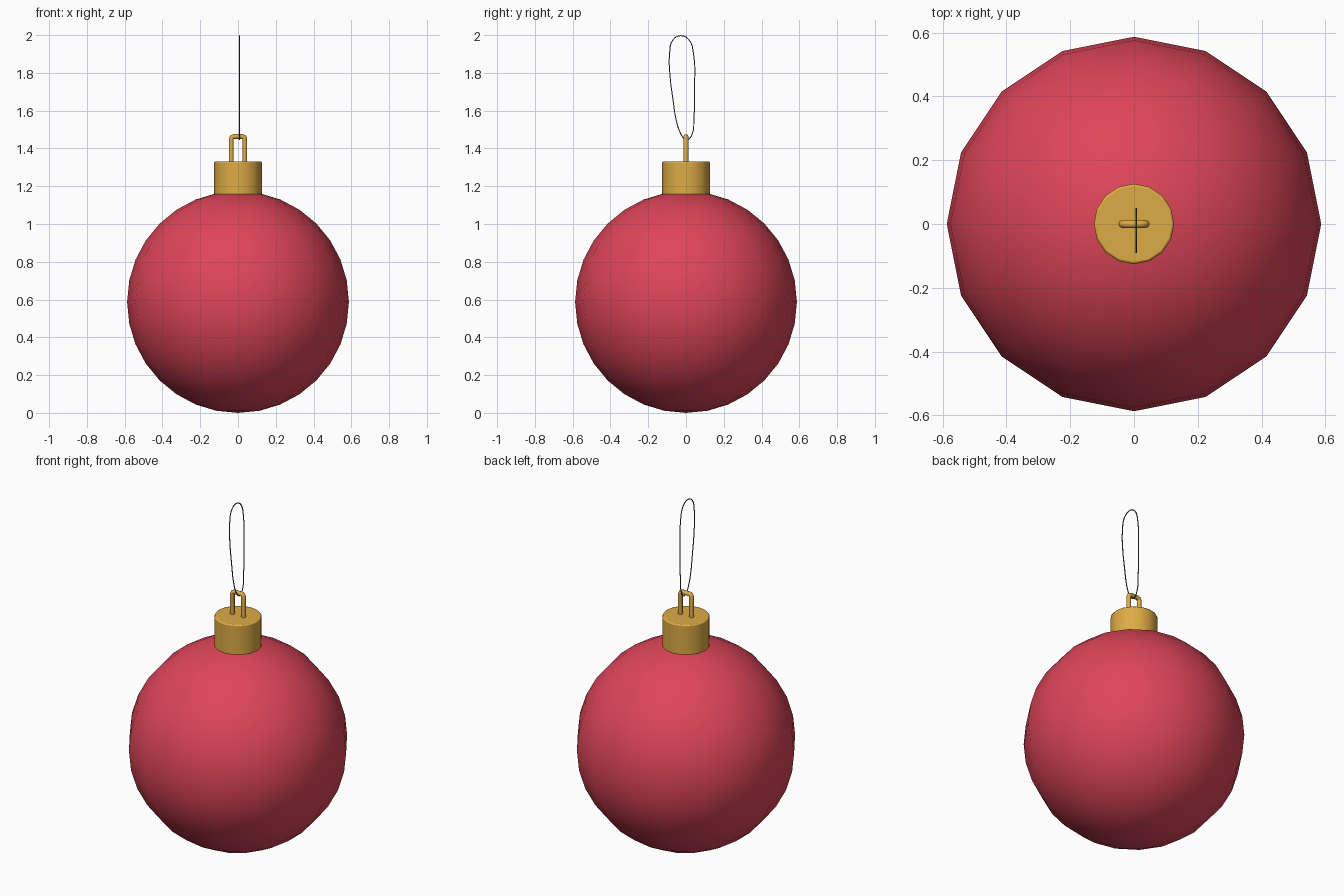
import bpy
import math

if "Cube" in bpy.data.objects:
    bpy.data.objects.remove(bpy.data.objects["Cube"])


def material(name, color):
    mat = bpy.data.materials.new(name)
    mat.diffuse_color = (*color, 1)
    mat.use_nodes = True
    mat.node_tree.nodes["Principled BSDF"].inputs["Base Color"].default_value = mat.diffuse_color
    return mat


red = material("red", (0.73, 0.06, 0.10))
gold = material("gold", (0.73, 0.41, 0.06))
dark = material("dark_thread", (0.10, 0.11, 0.06))


def wire(name, points, radius, mat, cyclic=False, kind='POLY', sides=1):
    """Round wire along a path; returned as a smooth mesh."""
    curve = bpy.data.curves.new(name, 'CURVE')
    curve.dimensions = '3D'
    curve.bevel_depth = radius
    curve.bevel_resolution = sides
    curve.resolution_u = 4
    curve.use_fill_caps = not cyclic
    spline = curve.splines.new(kind)
    if kind == 'BEZIER':
        spline.bezier_points.add(len(points) - 1)
        for bp, p in zip(spline.bezier_points, points):
            bp.co = p
            bp.handle_left_type = bp.handle_right_type = 'AUTO'
    else:
        spline.points.add(len(points) - 1)
        for sp, p in zip(spline.points, points):
            sp.co = (*p, 1)
    spline.use_cyclic_u = cyclic
    obj = bpy.data.objects.new(name, curve)
    bpy.context.collection.objects.link(obj)
    curve.materials.append(mat)
    bpy.ops.object.select_all(action='DESELECT')
    obj.select_set(True)
    bpy.context.view_layer.objects.active = obj
    bpy.ops.object.convert(target='MESH')
    bpy.ops.object.shade_smooth_by_angle(angle=math.radians(50))
    return obj


# Ball
R = 0.587
bpy.ops.mesh.primitive_uv_sphere_add(segments=16, ring_count=16, radius=R, location=(0, 0, R))
ball = bpy.context.object
ball.name = "ball"
ball.data.materials.append(red)
bpy.ops.object.shade_smooth()

# Metal cap with a softened rim
bpy.ops.mesh.primitive_cylinder_add(vertices=16, radius=0.126, depth=0.19, location=(0, 0, 1.237))
cap = bpy.context.object
cap.name = "cap"
cap.data.materials.append(gold)
bevel = cap.modifiers.new("rim", 'BEVEL')
bevel.width = 0.007
bevel.segments = 2
bevel.angle_limit = math.radians(40)
bevel.limit_method = 'ANGLE'
bpy.ops.object.shade_smooth_by_angle(angle=math.radians(50))

# Staple-shaped hanger on the cap, rounded at both corners
x, top, r = 0.036, 1.463, 0.014
half = [(-x, 1.30), (-x, top - r), (-x + 0.3 * r, top - 0.3 * r), (-x + r, top)]
path = half + [(-px, pz) for px, pz in reversed(half)]
wire("hanger", [(px, 0, pz) for px, pz in path], 0.013, gold, sides=2)

# Thread loop hung through the hanger
loop = [(0.010, 1.447), (0.032, 1.475), (0.042, 1.56), (0.045, 1.71), (0.040, 1.90),
        (0.016, 1.975), (-0.027, 1.997), (-0.069, 1.975), (-0.087, 1.90), (-0.085, 1.79),
        (-0.069, 1.66), (-0.053, 1.555), (-0.032, 1.487), (-0.010, 1.453)]
wire("thread_loop", [(0.007, y, z) for y, z in loop], 0.003, dark, cyclic=True, kind='BEZIER')
